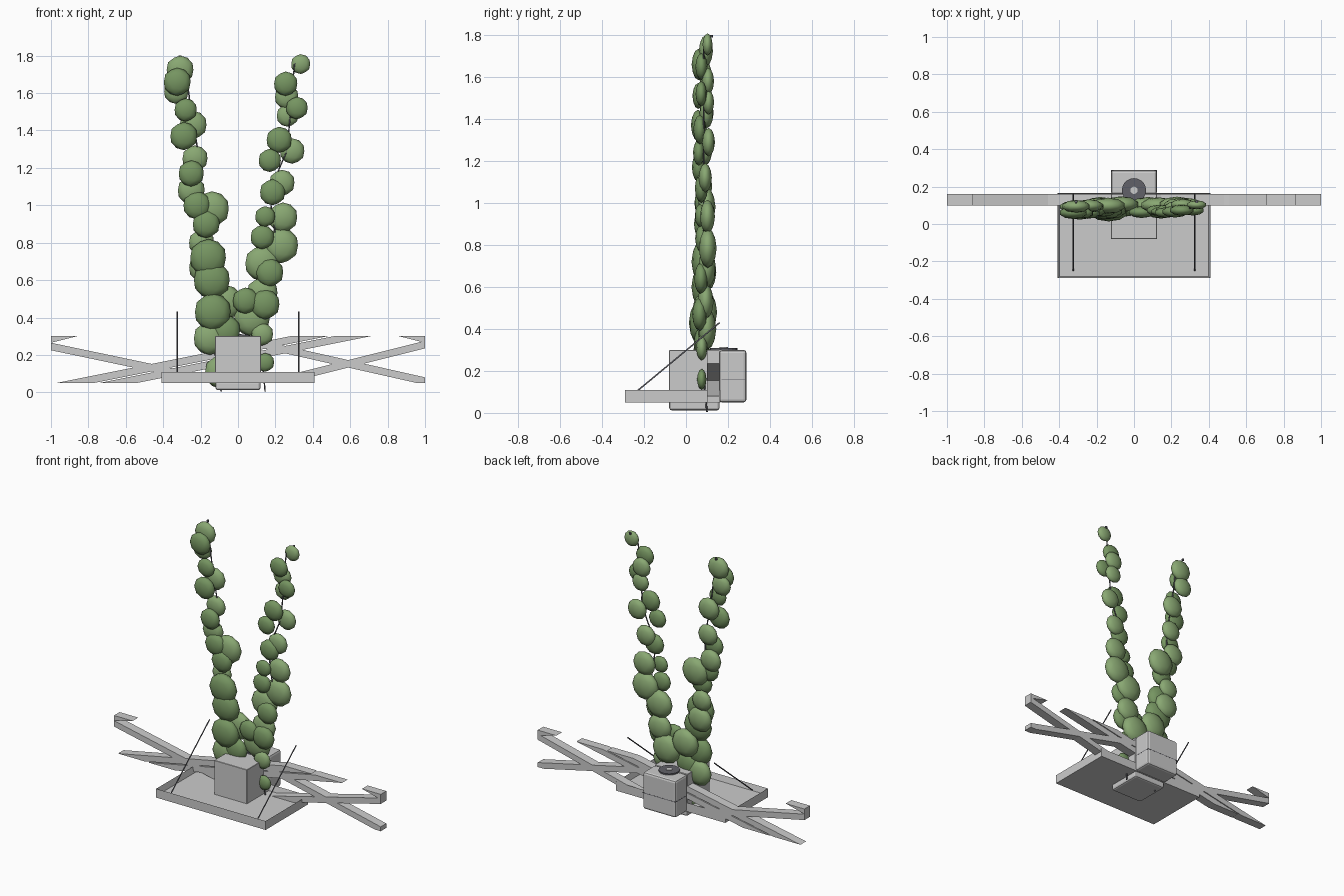
import bpy, bmesh, random
from mathutils import Vector

if "Cube" in bpy.data.objects:
    bpy.data.objects.remove(bpy.data.objects["Cube"])

random.seed(4)


def material(name, rgb):
    m = bpy.data.materials.new(name)
    m.diffuse_color = (*rgb, 1)
    m.use_nodes = True
    m.node_tree.nodes["Principled BSDF"].inputs["Base Color"].default_value = m.diffuse_color
    return m


LEAF = [material("leaf_light", (0.25, 0.39, 0.17)), material("leaf_dark", (0.18, 0.30, 0.12))]
DARK = material("dark_grey", (0.12, 0.12, 0.14))


def finish(name, bm, mat=None):
    bmesh.ops.recalc_face_normals(bm, faces=bm.faces)
    me = bpy.data.meshes.new(name)
    bm.to_mesh(me)
    bm.free()
    ob = bpy.data.objects.new(name, me)
    bpy.context.collection.objects.link(ob)
    if mat:
        me.materials.append(mat)
    return ob


def box(name, x, y, z, bevel=0.0, segments=2, mat=None):
    bm = bmesh.new()
    bmesh.ops.create_cube(bm, size=1)
    for v in bm.verts:
        for i, (a, b) in enumerate((x, y, z)):
            v.co[i] = b if v.co[i] > 0 else a
    if bevel:
        bmesh.ops.bevel(bm, geom=bm.edges[:], offset=bevel, segments=segments,
                        profile=0.5, affect='EDGES')
    return finish(name, bm, mat)


def tube(name, points, radius, mat=None):
    cu = bpy.data.curves.new(name, 'CURVE')
    cu.dimensions = '3D'
    cu.bevel_depth = radius
    cu.bevel_resolution = 1
    cu.use_fill_caps = True
    sp = cu.splines.new('POLY')
    sp.points.add(len(points) - 1)
    for p, c in zip(sp.points, points):
        p.co = (*c, 1)
    ob = bpy.data.objects.new(name, cu)
    bpy.context.collection.objects.link(ob)
    if mat:
        cu.materials.append(mat)
    return ob


def disc(name, radius, center, depth, sides, mat):
    bm = bmesh.new()
    bmesh.ops.create_cone(bm, cap_ends=True, segments=sides, radius1=radius,
                          radius2=radius, depth=depth)
    bmesh.ops.translate(bm, verts=bm.verts, vec=center)
    return finish(name, bm, mat)


# shallow tray: outer block, inset top pushed down to the floor
bm = bmesh.new()
bmesh.ops.create_cube(bm, size=1)
for v in bm.verts:
    v.co = Vector((0.41 * (1 if v.co.x > 0 else -1),
                   0.165 if v.co.y > 0 else -0.29,
                   0.11 if v.co.z > 0 else 0.05))
bm.faces.ensure_lookup_table()
top = max(bm.faces, key=lambda f: f.calc_center_median().z)
bmesh.ops.inset_region(bm, faces=[top], thickness=0.015)
for v in top.verts:
    v.co.z = 0.07
finish("tray", bm)

# pot box through the tray, and the unit behind it
box("planter_box", (-0.123, 0.123), (-0.08, 0.16), (0.05, 0.30), 0.002, 1)
box("planter_base", (-0.12, 0.12), (-0.08, 0.16), (0.012, 0.06), 0.012)
box("pump_housing", (-0.123, 0.123), (0.158, 0.288), (0.05, 0.30), 0.014)
box("pump_seam", (-0.1235, 0.1235), (0.17, 0.2885), (0.158, 0.162), mat=DARK)
disc("vent_disc", 0.065, (0, 0.18, 0.304), 0.01, 20, DARK)
disc("vent_hub", 0.02, (0, 0.18, 0.307), 0.012, 12, None)

# tilted support rods
for s, side in ((-1, "left"), (1, "right")):
    tube(side + "_rod", [(s * 0.325, -0.25, 0.09), (s * 0.325, 0.16, 0.43)], 0.004, DARK)


# diagonal lattice slats, trimmed to the fence rectangle
def slat(name, x, z, slope, x0, x1, half=0.02):
    bm = bmesh.new()
    pts = [(a, 0.10, z + slope * (a - x) + h)
           for a, h in ((x0, -half), (x1, -half), (x1, half), (x0, half))]
    bm.faces.new([bm.verts.new(p) for p in pts])
    for co, no in (((0, 0, 0.30), (0, 0, 1)), ((0, 0, 0.05), (0, 0, -1))):
        bmesh.ops.bisect_plane(bm, geom=bm.verts[:] + bm.edges[:] + bm.faces[:],
                               plane_co=co, plane_no=no, clear_outer=True)
    ext = bmesh.ops.extrude_face_region(bm, geom=bm.faces[:])
    bmesh.ops.translate(bm, vec=(0, 0.06, 0),
                        verts=[g for g in ext["geom"] if isinstance(g, bmesh.types.BMVert)])
    finish(name, bm)


SLATS = [(-1.0, 0.285, 0.25, -1, -0.7), (-1.0, 0.245, -0.21, -1, -0.08),
         (0.48, 0.32, 0.20, -1, 0.6), (0.71, 0.32, 0.20, -0.8, 0.8),
         (1.0, 0.06, -0.225, 0.0, 1), (1.0, 0.255, 0.25, 0.1, 1),
         (1.0, 0.285, -0.25, 0.7, 1)]
for i, s in enumerate(SLATS):
    slat(f"lattice_slat_{i + 1}", *s)

# climbing plants: flattened low-poly leaf clumps (x, z, radius) along each stem
LEFT = [(-.31, 1.725, .075), (-.325, 1.66, .075), (-.33, 1.61, .068), (-.28, 1.51, .062),
        (-.24, 1.43, .075), (-.29, 1.37, .075), (-.23, 1.25, .07), (-.25, 1.17, .07),
        (-.25, 1.08, .075), (-.22, 1.0, .075), (-.14, .98, .095), (-.17, .90, .075),
        (-.195, .80, .07), (-.16, .72, .10), (-.18, .67, .085), (-.14, .60, .10),
        (-.07, .48, .095), (-.135, .43, .10), (-.15, .29, .09), (-.07, .33, .085),
        (-.09, .11, .09)]
RIGHT = [(.335, 1.755, .053), (.255, 1.65, .065), (.26, 1.58, .065), (.315, 1.52, .06),
         (.265, 1.48, .06), (.22, 1.35, .07), (.29, 1.29, .068), (.17, 1.24, .062),
         (.235, 1.12, .07), (.185, 1.07, .07), (.24, .935, .08), (.145, .94, .055),
         (.23, .785, .095), (.13, .83, .065), (.13, .69, .095), (.17, .64, .075),
         (.13, .53, .085), (.145, .47, .08), (.075, .40, .10), (.04, .49, .07),
         (.13, .31, .06), (.145, .16, .05)]


def plant(side, clumps):
    for k, mat in enumerate(LEAF):
        bm = bmesh.new()
        for i, (x, z, r) in enumerate(clumps):
            if i % 2 != k:
                continue
            new = bmesh.ops.create_icosphere(bm, subdivisions=2, radius=1)["verts"]
            y = (0.065 if k else 0.10) + random.uniform(-0.01, 0.01)
            if z < 0.35:
                y = 0.075
            for v in new:
                v.co = Vector((x + v.co.x * r, y + v.co.y * r * 0.45, z + v.co.z * r))
        ob = finish(f"{side}_foliage_{k + 1}", bm, mat)
        ob.data.shade_smooth()
    # thin stem running through the clumps, with a bare tip
    path = [(x * 0.9, 0.085, z) for x, z, r in clumps[::3]]
    x, z, r = clumps[0]
    tip = (x, 0.12, 1.795)
    tube(side + "_stem", [tip, (x, 0.09, 1.77)] + path + [(clumps[-1][0], 0.1, 0.004)],
         0.004, DARK)
    disc(side + "_stem_tip", 0.008, tip, 0.012, 8, DARK)


plant("left", LEFT)
plant("right", RIGHT)
